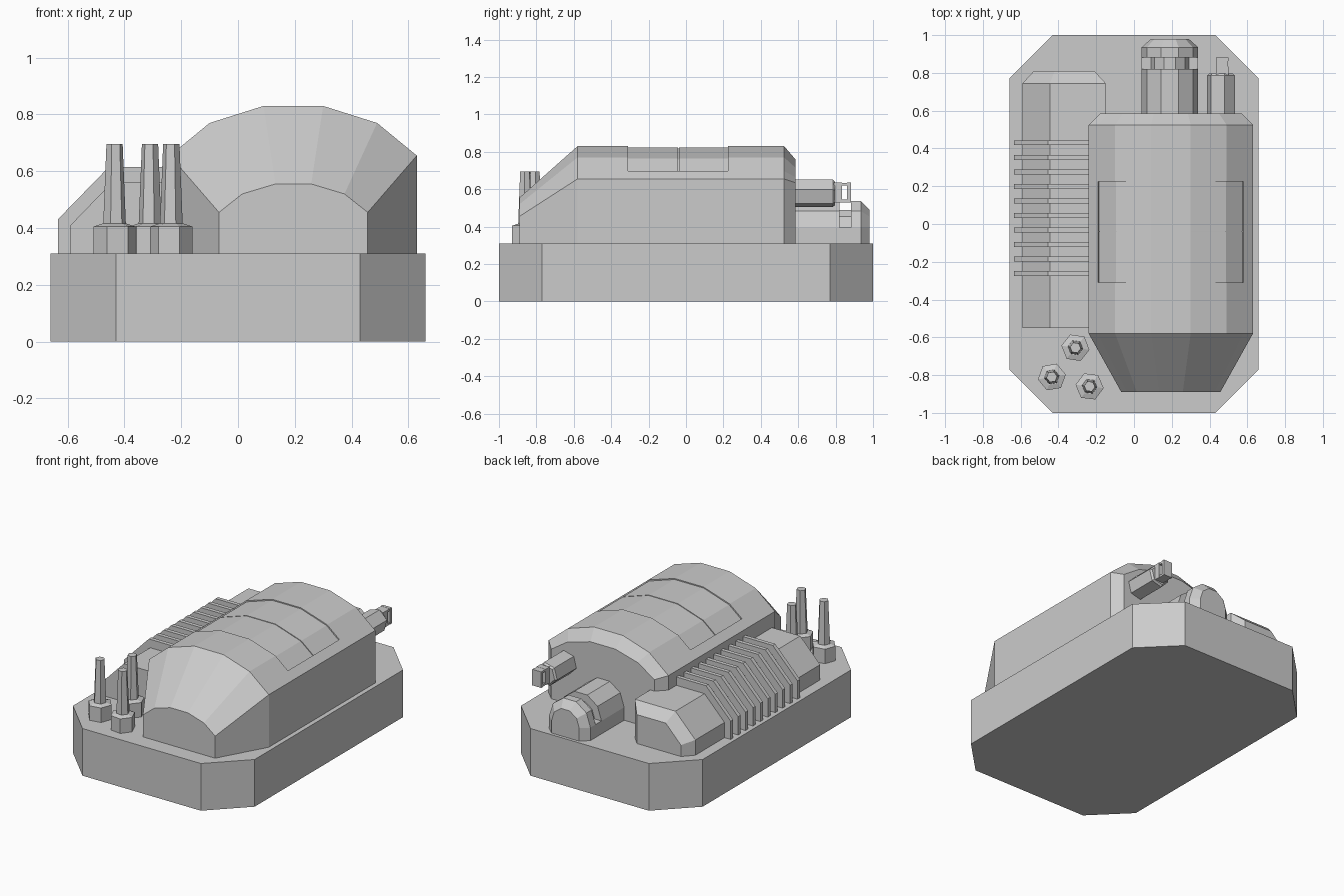
import bpy, bmesh, math

if "Cube" in bpy.data.objects:
    bpy.data.objects.remove(bpy.data.objects["Cube"])

grey = bpy.data.materials.new("plain grey")
grey.diffuse_color = (0.6, 0.6, 0.6, 1)
grey.use_nodes = True
grey.node_tree.nodes["Principled BSDF"].inputs["Base Color"].default_value = grey.diffuse_color


def loft(name, rings):
    """Skin a list of equal-length vertex rings and cap both ends."""
    bm = bmesh.new()
    vs = [[bm.verts.new(p) for p in r] for r in rings]
    n = len(rings[0])
    for a, b in zip(vs, vs[1:]):
        for i in range(n):
            j = (i + 1) % n
            bm.faces.new((a[i], a[j], b[j], b[i]))
    bm.faces.new(vs[0])
    bm.faces.new(vs[-1])
    bmesh.ops.remove_doubles(bm, verts=bm.verts[:], dist=0.0005)
    bmesh.ops.recalc_face_normals(bm, faces=bm.faces[:])
    me = bpy.data.meshes.new(name)
    bm.to_mesh(me)
    bm.free()
    me.materials.append(grey)
    ob = bpy.data.objects.new(name, me)
    bpy.context.collection.objects.link(ob)
    return ob


def box(name, x0, x1, y0, y1, z0, z1):
    return loft(name, [[(x0, y0, z), (x1, y0, z), (x1, y1, z), (x0, y1, z)] for z in (z0, z1)])


def at_y(profile, y):
    return [(x, y, z) for x, z in profile]


def mirrored(half, cx):
    """Right half of a profile (offset, z), bottom to top, mirrored about cx."""
    return [(cx + x, z) for x, z in half] + [(cx - x, z) for x, z in reversed(half)]


def hexagon(r, turn):
    return [(r * math.cos(turn + i * math.pi / 3), r * math.sin(turn + i * math.pi / 3)) for i in range(6)]


FLOOR = 0.305

# Octagonal base
octagon = [(0.43, -1), (0.66, -0.77), (0.66, 0.77), (0.43, 1),
           (-0.43, 1), (-0.66, 0.77), (-0.66, -0.77), (-0.43, -1)]
loft("base", [[(x, y, z) for x, y in octagon] for z in (0, 0.31)])


# Arched main housing with tapered nose, bevelled back and sunken roof panels
def hull(y, wall, shoulder, crown, sink=0.0):
    (w, zw), (s, zs), (c, zc) = wall, shoulder, crown
    ex, ez = w + (s - w) * 0.36, zw + (zs - zw) * 0.36
    d = sink * 0.6
    half = [(w, FLOOR), (w, zw), (ex, ez), (ex - d, ez - sink), (s - d, zs - sink), (c, zc - sink)]
    return at_y(mirrored(half, 0.195), y)


body = ((0.435, 0.655), (0.295, 0.77), (0.105, 0.83))
rings = [hull(-0.89, (0.262, 0.455), (0.18, 0.52), (0.063, 0.555))]
for y, sink in ((-0.58, 0), (-0.31, 0), (-0.31, 0.007), (-0.043, 0.007), (-0.043, 0.012),
                (-0.037, 0.012), (-0.037, 0.007), (0.225, 0.007), (0.225, 0), (0.525, 0)):
    rings.append(hull(y, *body, sink))
rings.append(hull(0.585, (0.375, 0.635), (0.255, 0.715), (0.09, 0.76)))
loft("main_housing", rings)

# Side block with a bevelled back end
block = [(-0.15, FLOOR), (-0.15, 0.56), (-0.445, 0.56), (-0.59, 0.41), (-0.59, FLOOR)]
block_end = [(-0.21, FLOOR), (-0.21, 0.50), (-0.42, 0.50), (-0.53, 0.385), (-0.53, FLOOR)]
loft("side_block", [at_y(block, -0.55), at_y(block, 0.745), at_y(block_end, 0.81)])

# Cooling fins over the block
fin = [(-0.2, FLOOR), (-0.2, 0.615), (-0.455, 0.615), (-0.635, 0.43), (-0.635, FLOOR)]
for i in range(10):
    y = 0.43 - i * 0.077
    loft("cooling_fin", [at_y(fin, y - 0.013), at_y(fin, y + 0.013)])

# Tapered posts on hexagonal feet
for x, y, turn in ((-0.31, -0.655, -0.15), (-0.435, -0.81, 0.17), (-0.235, -0.86, -0.12)):
    for name, steps in (("post_foot", ((0.075, FLOOR), (0.075, 0.405), (0.045, 0.415))),
                        ("post", ((0.041, 0.40), (0.029, 0.695)))):
        loft(name, [[(x + a, y + b, z) for a, b in hexagon(r, turn)] for r, z in steps])


# Arched rear drum with a groove round its top
def drum(y, r):
    arc = [(0.19 + r * math.cos(i * math.pi / 5), 0.395 + r * math.sin(i * math.pi / 5)) for i in range(6)]
    return at_y([(0.34 - (0.05 if y > 0.95 else 0), FLOOR)] + [(0.34 - (0.05 if y > 0.95 else 0), 0.395)]
                + arc + [(0.04 + (0.05 if y > 0.95 else 0), 0.395), (0.04 + (0.05 if y > 0.95 else 0), FLOOR)], y)


loft("rear_drum", [drum(0.55, 0.15), drum(0.82, 0.15), drum(0.82, 0.1),
                   drum(0.882, 0.1), drum(0.882, 0.15), drum(0.935, 0.15), drum(0.98, 0.1)])

# Hexagonal rear nozzle
loft("rear_nozzle", [[(0.46 + a, y, 0.578 + b) for a, b in hexagon(r, 0.26)]
                     for r, y in ((0.076, 0.55), (0.076, 0.785), (0.065, 0.797))])

# Slotted tip of the nozzle
box("tip_neck", 0.435, 0.50, 0.79, 0.835, 0.53, 0.635)
box("tip_end", 0.435, 0.50, 0.862, 0.882, 0.53, 0.635)
for z in (0.53, 0.62):
    box("tip_bar", 0.437, 0.498, 0.83, 0.87, z, z + 0.014)
